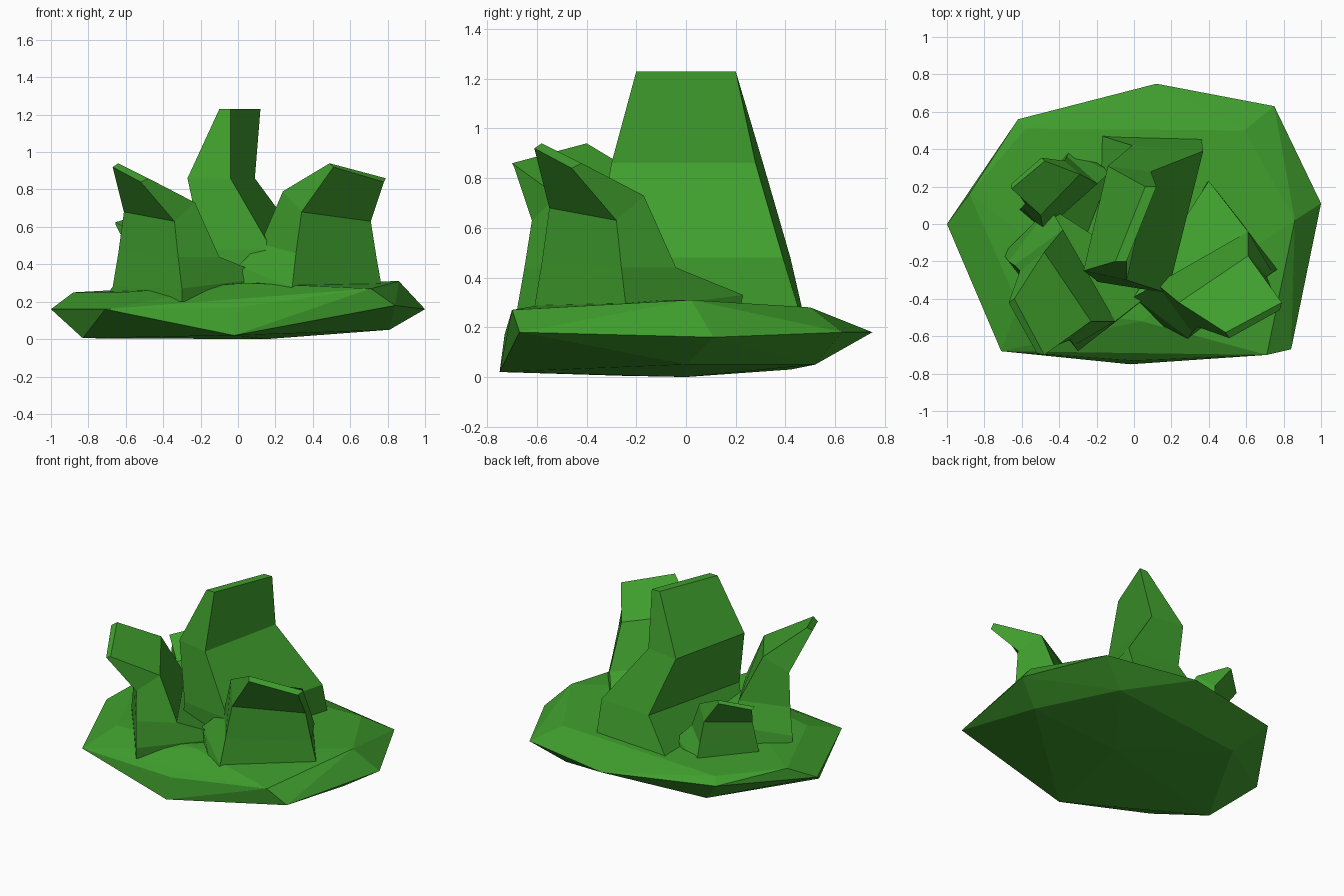
import bpy, bmesh
from mathutils import Matrix, Vector

if "Cube" in bpy.data.objects:
    bpy.data.objects.remove(bpy.data.objects["Cube"])

green = bpy.data.materials.new("leaf_green")
green.diffuse_color = (0.05, 0.34, 0.026, 1)
green.use_nodes = True
green.node_tree.nodes["Principled BSDF"].inputs["Base Color"].default_value = green.diffuse_color


def finish(bm, name):
    bmesh.ops.recalc_face_normals(bm, faces=bm.faces)
    me = bpy.data.meshes.new(name)
    bm.to_mesh(me)
    bm.free()
    me.materials.append(green)
    ob = bpy.data.objects.new(name, me)
    bpy.context.collection.objects.link(ob)
    return ob


def loft(name, rings, mat=Matrix()):
    """Skin a stack of four-sided rings into a bent, flat-faced blade."""
    bm = bmesh.new()
    vs = [[bm.verts.new(mat @ Vector(p)) for p in r] for r in rings]
    for a, b in zip(vs, vs[1:]):
        for i in range(4):
            j = (i + 1) % 4
            bm.faces.new((a[i], a[j], b[j], b[i]))
    bm.faces.new(vs[0])
    bm.faces.new(vs[-1])
    return finish(bm, name)


# Ground mound: faceted hull of a rim, an upper ring and an underside ring
rim = [(-1, 0, .16), (-.62, .56, .21), (.12, .75, .18), (.75, .63, .18),
       (1, .11, .16), (.84, -.67, .18), (.64, -.69, .17), (0, -.73, .17),
       (-.71, -.68, .16)]
upper = [(-.88, .16, .25), (-.58, .51, .25), (.59, .5, .28), (.86, .02, .31),
         (.71, -.7, .27), (.04, -.52, .3), (-.62, -.43, .25)]
under = [(-.83, -.26, .005), (-.02, -.75, .02), (.15, 0, 0),
         (.81, 0, .05), (.55, .52, .05), (-.45, .42, .03)]
bm = bmesh.new()
for p in rim + upper + under:
    bm.verts.new(p)
bmesh.ops.convex_hull(bm, input=bm.verts)
bmesh.ops.dissolve_limit(bm, angle_limit=0.03, verts=bm.verts, edges=bm.edges)
finish(bm, "ground_mound")

# Tall centre blade
loft("tall_blade", [
    [(-.10, -.2, 1.23), (-.04, -.2, 1.23), (.12, .2, 1.23), (.06, .2, 1.23)],
    [(-.27, -.25, .86), (-.04, -.3, .86), (.09, .28, .86), (-.14, .31, .86)],
    [(-.19, -.31, .48), (.18, -.37, .48), (.37, .39, .48), (-.01, .42, .48)],
    [(-.24, -.28, .22), (.2, -.37, .22), (.36, .47, .22), (-.2, .48, .22)]])

# Outward-curling blade, reused turned and scaled around the clump
curl = [
    [(.51, -.61, .92), (.78, -.46, .84), (.79, -.42, .86), (.49, -.58, .94)],
    [(.34, -.55, .68), (.71, -.28, .63), (.61, -.17, .73), (.24, -.42, .79)],
    [(.31, -.58, .46), (.74, -.26, .44), (.61, -.04, .44), (.12, -.32, .51)],
    [(.29, -.61, .28), (.77, -.24, .27), (.4, .23, .33), (0, -.39, .39)],
    [(.25, -.64, .24), (.77, -.24, .2), (.38, .21, .24), (.02, -.4, .25)]]
for name, offset, turn, size in [("right_blade", (0, 0, 0), 0, 1),
                                 ("left_blade", (-.06, .09, 0), -1.5708, 1),
                                 ("small_back_blade", (-.07, .02, .04), 3.35, .68)]:
    loft(name, curl, Matrix.Translation(offset)
         @ Matrix.Rotation(turn, 4, 'Z') @ Matrix.Scale(size, 4))
